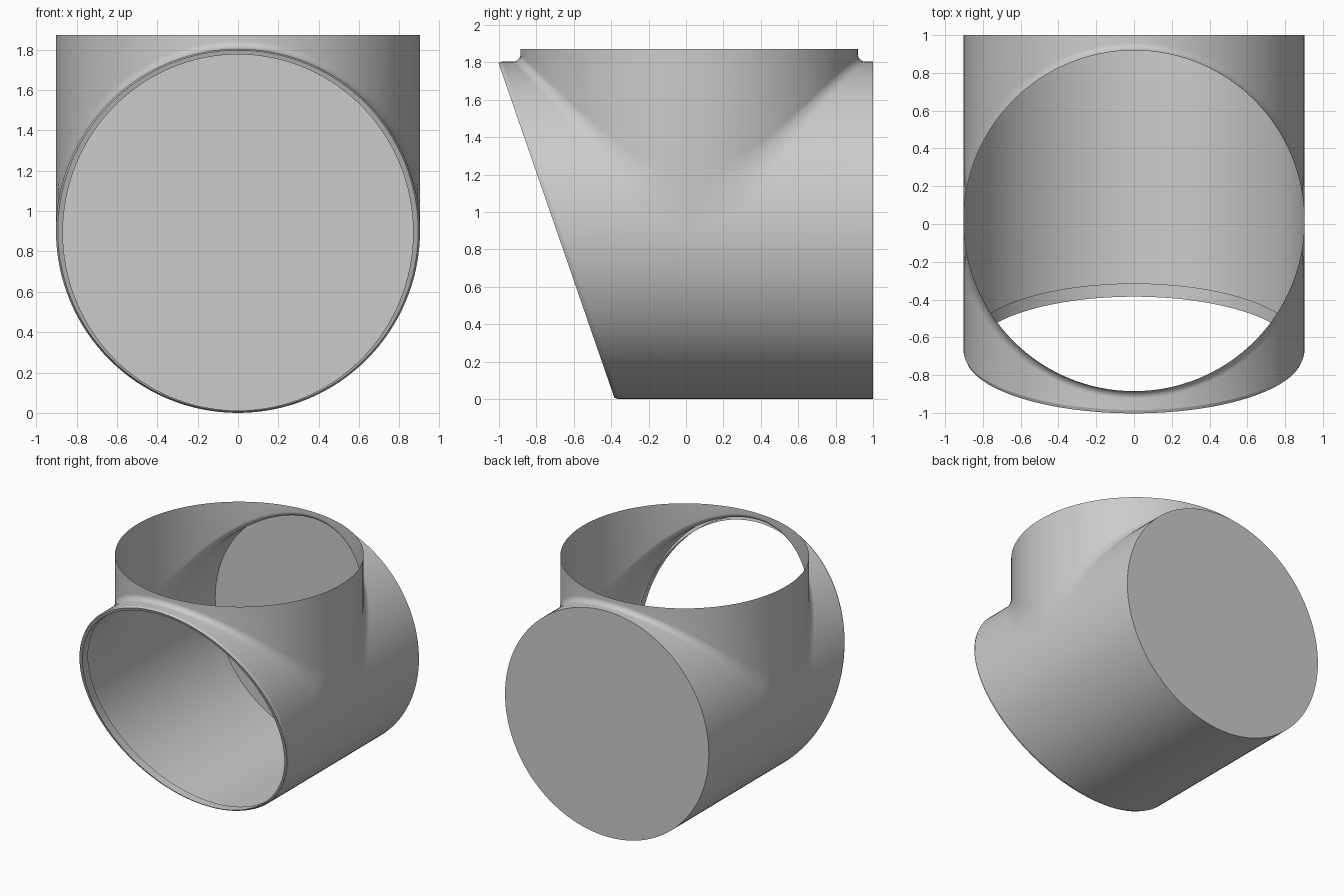
import bpy, bmesh
from math import sin, cos, pi

if "Cube" in bpy.data.objects:
    bpy.data.objects.remove(bpy.data.objects["Cube"])

R = 0.902        # radius of both tubes
CZ = 0.902       # height of the horizontal tube axis
CY = 0.017       # y of the vertical tube axis
TOP = 1.872
BACK = 1.0
N = 64           # steps per half turn
ARC = 10         # steps across the fillet


def front(z, offset=0.0):
    """y of the slanted mouth plane at height z"""
    return -1.0 + (1.79 - z) * 0.346 + offset


def grid(bm, rows, closed=False):
    """skin a list of equally long point rows"""
    vs = [[bm.verts.new(p) for p in row] for row in rows]
    n = len(vs)
    for i in range(n if closed else n - 1):
        a, b = vs[i], vs[(i + 1) % n]
        for j in range(len(a) - 1):
            bm.faces.new((a[j], b[j], b[j + 1], a[j + 1]))


def finish(bm, name):
    bmesh.ops.remove_doubles(bm, verts=bm.verts, dist=1e-5)
    bmesh.ops.dissolve_degenerate(bm, edges=bm.edges, dist=1e-6)
    bmesh.ops.recalc_face_normals(bm, faces=bm.faces)
    me = bpy.data.meshes.new(name)
    bm.to_mesh(me)
    bm.free()
    ob = bpy.data.objects.new(name, me)
    bpy.context.collection.objects.link(ob)
    bpy.ops.object.select_all(action='DESELECT')
    ob.select_set(True)
    bpy.context.view_layer.objects.active = ob
    bpy.ops.object.shade_smooth_by_angle(angle=0.6)
    return ob


def branch_profile(a, side):
    """constant-x section: down the neck, round the fillet, along the tube"""
    x, s = R * sin(a), max(R * cos(a), 0.0)
    r = min(0.036 / s, 1.5 * s) if s > 1e-6 else 0.0
    z = CZ + s
    pts = [(x, CY + side * s, TOP)]
    for k in range(ARC + 1):
        t = pi / 2 * k / ARC
        pts.append((x, CY + side * (s + r - r * cos(t)), z + r - r * sin(t)))
    pts.append((x, front(z, 0.02) if side < 0 else BACK, z))
    return pts


angles = [-pi / 2 + pi * i / N for i in range(N + 1)]

# tee body: open neck blended into the horizontal tube, closed at the back
bm = bmesh.new()
for side in (-1, 1):
    grid(bm, [branch_profile(a, side) for a in angles])
lower = []
for a in angles:
    x, z = R * sin(a), CZ - R * cos(a)
    lower.append([(x, front(z, 0.02), z), (x, CY, z), (x, BACK, z)])
grid(bm, lower)
bm.faces.new([bm.verts.new((R * sin(pi * i / N), BACK, CZ + R * cos(pi * i / N)))
              for i in range(2 * N)])
finish(bm, "tee_body")

# folded rim round the slanted mouth: (half width, half height, centre z, set back)
bm = bmesh.new()
rings = [(R, R, CZ, 0.02), (0.893, 0.895, CZ, 0.0),
         (0.868, 0.882, 0.894, 0.0), (0.868, 0.882, 0.894, 0.07)]
rows = []
for i in range(2 * N):
    t = pi * i / N
    row = []
    for rx, rz, cz, off in rings:
        z = cz + rz * cos(t)
        row.append((rx * sin(t), front(z, off), z))
    rows.append(row)
grid(bm, rows, closed=True)
finish(bm, "mouth_rim")
